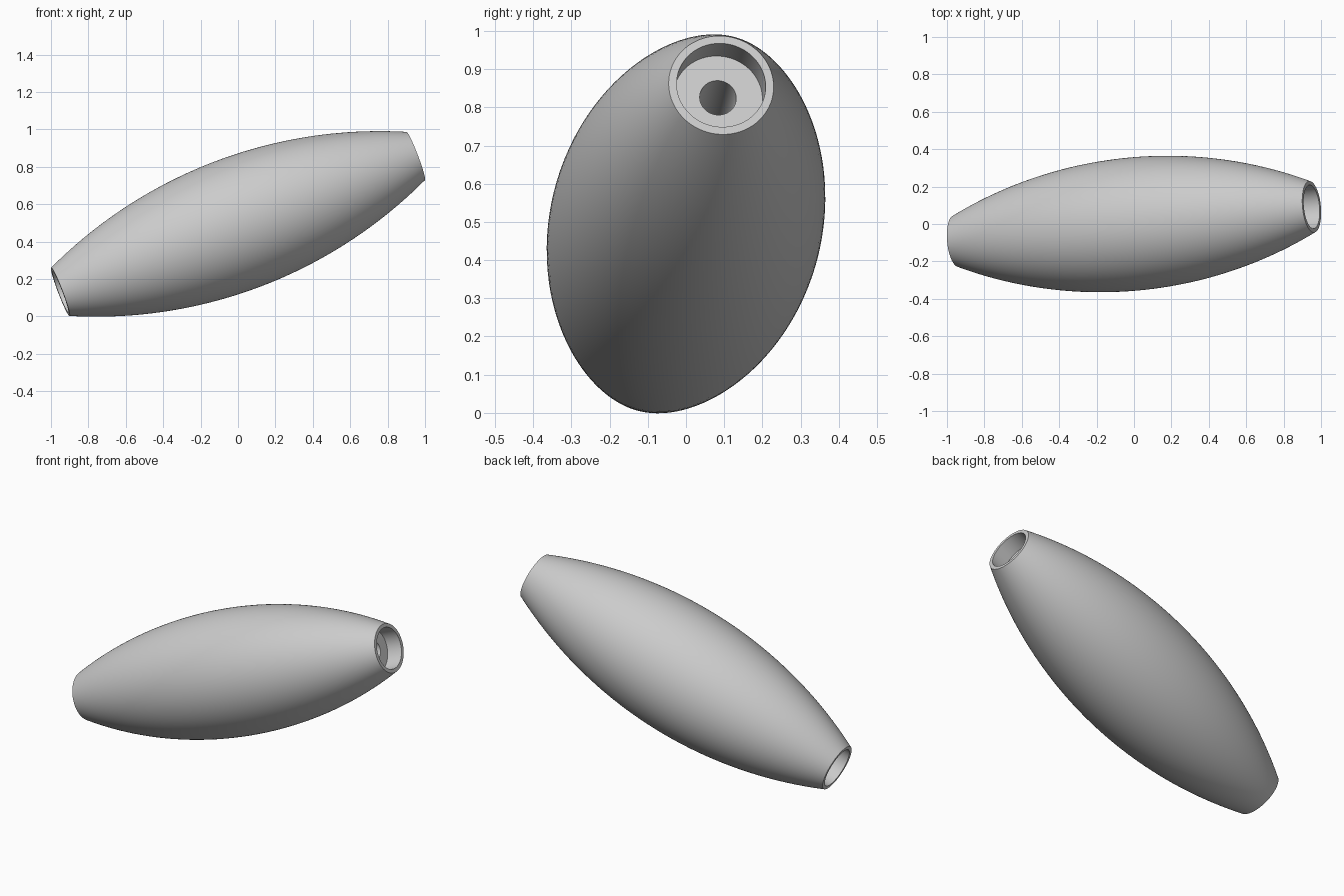
import bpy, math
from mathutils import Vector

cube = bpy.data.objects.get("Cube")
if cube:
    bpy.data.objects.remove(cube)

# Main dimensions, measured along the tilted axis
AXIS = Vector((0.95, 0.092, 0.363))
HALF = AXIS.length
MID_R, ARC_R = 0.356, 2.5
RECESS_R, RECESS_DEPTH, BORE_R = 0.117, 0.093, 0.048
SIDES, STEPS = 128, 48

grey = bpy.data.materials.new("plain grey")
grey.use_nodes = True
colour = (0.6, 0.6, 0.6, 1)
grey.diffuse_color = colour
grey.node_tree.nodes["Principled BSDF"].inputs["Base Color"].default_value = colour


def outer_radius(t):
    return MID_R - ARC_R + math.sqrt(ARC_R ** 2 - t * t)


# Closed section: bulging outside, then end recess, bore, end recess
section = []
for i in range(STEPS + 1):
    t = HALF * (2 * i / STEPS - 1)
    section.append((outer_radius(t), t))
floor = HALF - RECESS_DEPTH
section += [(RECESS_R, HALF), (RECESS_R, floor), (BORE_R, floor),
            (BORE_R, -floor), (RECESS_R, -floor), (RECESS_R, -HALF)]

# Revolve the section around the axis
verts, faces = [], []
count = len(section)
for s in range(SIDES):
    a = math.tau * s / SIDES
    verts += [(r * math.cos(a), r * math.sin(a), t) for r, t in section]
    n = (s + 1) % SIDES
    for k in range(count):
        m = (k + 1) % count
        faces.append((s * count + k, n * count + k, n * count + m, s * count + m))

mesh = bpy.data.meshes.new("barrel_handle")
mesh.from_pydata(verts, [], faces)
mesh.materials.append(grey)
mesh.update()

# Tilt the handle and rest it on the ground
handle = bpy.data.objects.new("barrel_handle", mesh)
bpy.context.collection.objects.link(handle)
handle.rotation_mode = 'QUATERNION'
handle.rotation_quaternion = AXIS.to_track_quat('Z', 'Y')
handle.location = (0, 0, 0.495)

bpy.ops.object.select_all(action='DESELECT')
handle.select_set(True)
bpy.context.view_layer.objects.active = handle
bpy.ops.object.shade_smooth_by_angle(angle=math.radians(30))
